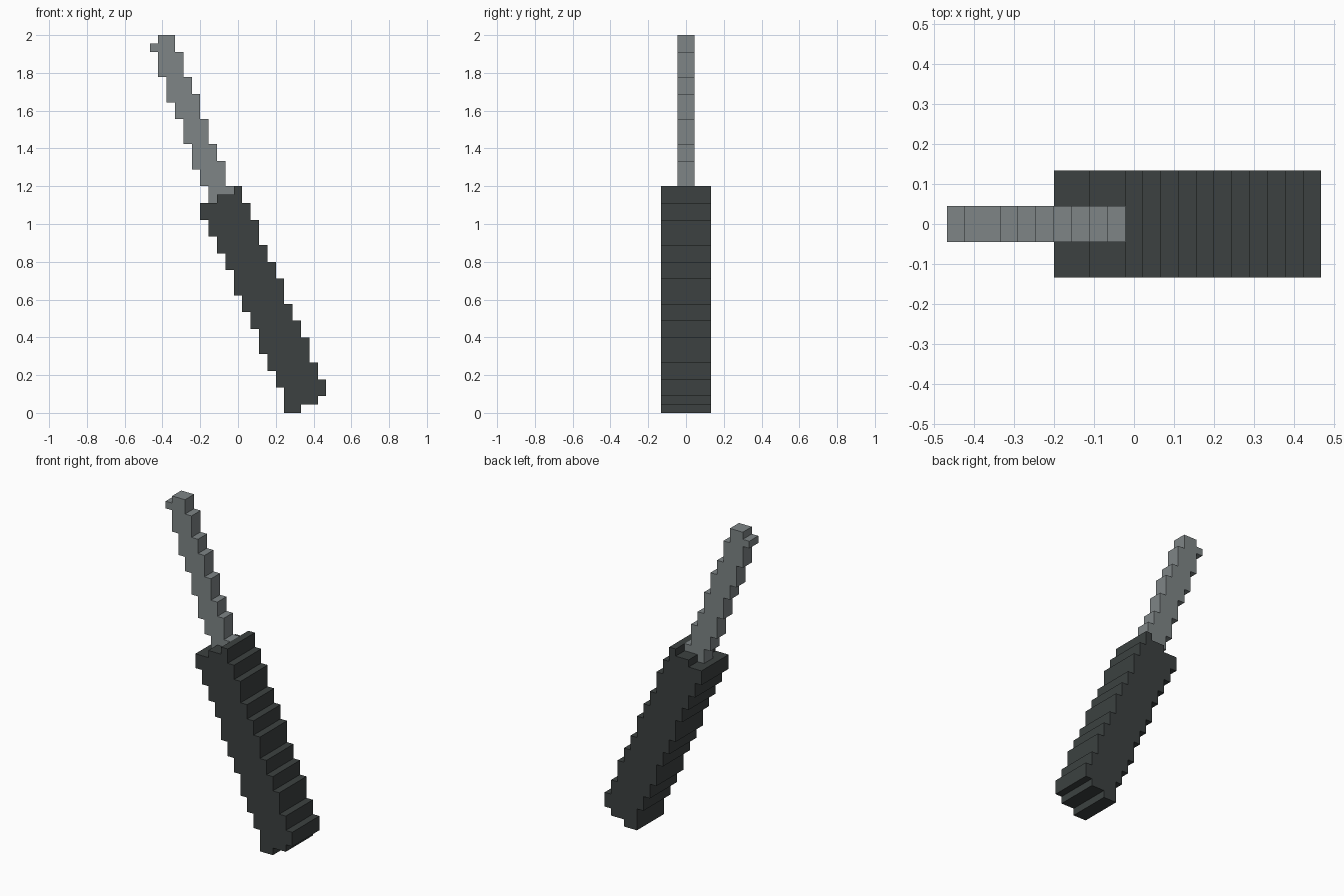
import bpy, bmesh

if "Cube" in bpy.data.objects:
    bpy.data.objects.remove(bpy.data.objects["Cube"])

U = 2 / 45          # size of one voxel
X0 = -10.5          # left edge of the 21-voxel wide model, in voxels


def material(name, rgb):
    m = bpy.data.materials.new(name)
    m.diffuse_color = (*rgb, 1)
    m.use_nodes = True
    m.node_tree.nodes["Principled BSDF"].inputs["Base Color"].default_value = m.diffuse_color
    return m


def stepped_part(name, first, bottoms, tops, half_depth, mat):
    """Extrude a stepped outline given bottom and top heights per voxel column."""
    lower, upper = [], []
    for i, (b, t) in enumerate(zip(bottoms, tops)):
        left = X0 + first + i
        lower += [(left, b), (left + 1, b)]
        upper += [(left, t), (left + 1, t)]
    outline = []
    for p in lower + upper[::-1]:
        if not outline or outline[-1] != p:
            outline.append(p)

    bm = bmesh.new()
    verts = [bm.verts.new((x * U, -half_depth * U, z * U)) for x, z in outline]
    face = bm.faces.new(verts)
    moved = bmesh.ops.extrude_face_region(bm, geom=[face])["geom"]
    bmesh.ops.translate(bm, vec=(0, 2 * half_depth * U, 0),
                        verts=[g for g in moved if isinstance(g, bmesh.types.BMVert)])
    bmesh.ops.recalc_face_normals(bm, faces=bm.faces[:])
    me = bpy.data.meshes.new(name)
    bm.to_mesh(me)
    bm.free()
    me.materials.append(mat)
    obj = bpy.data.objects.new(name, me)
    bpy.context.collection.objects.link(obj)
    return obj


# Thick leaning handle
stepped_part("handle", 6,
             [23, 21, 19, 17, 14, 12, 10, 7, 5, 3, 0, 0, 1, 1, 2],
             [25, 25, 26, 26, 27, 25, 23, 20, 18, 16, 13, 11, 9, 6, 4],
             3, material("dark grey", (0.045, 0.053, 0.052)))

# Thin rod rising from the top of the handle
stepped_part("rod", 0,
             [43, 40, 37, 35, 32, 29, 27, 25, 26, 26],
             [44, 45, 45, 43, 40, 38, 35, 32, 30, 27],
             1, material("steel grey", (0.21, 0.235, 0.24)))
